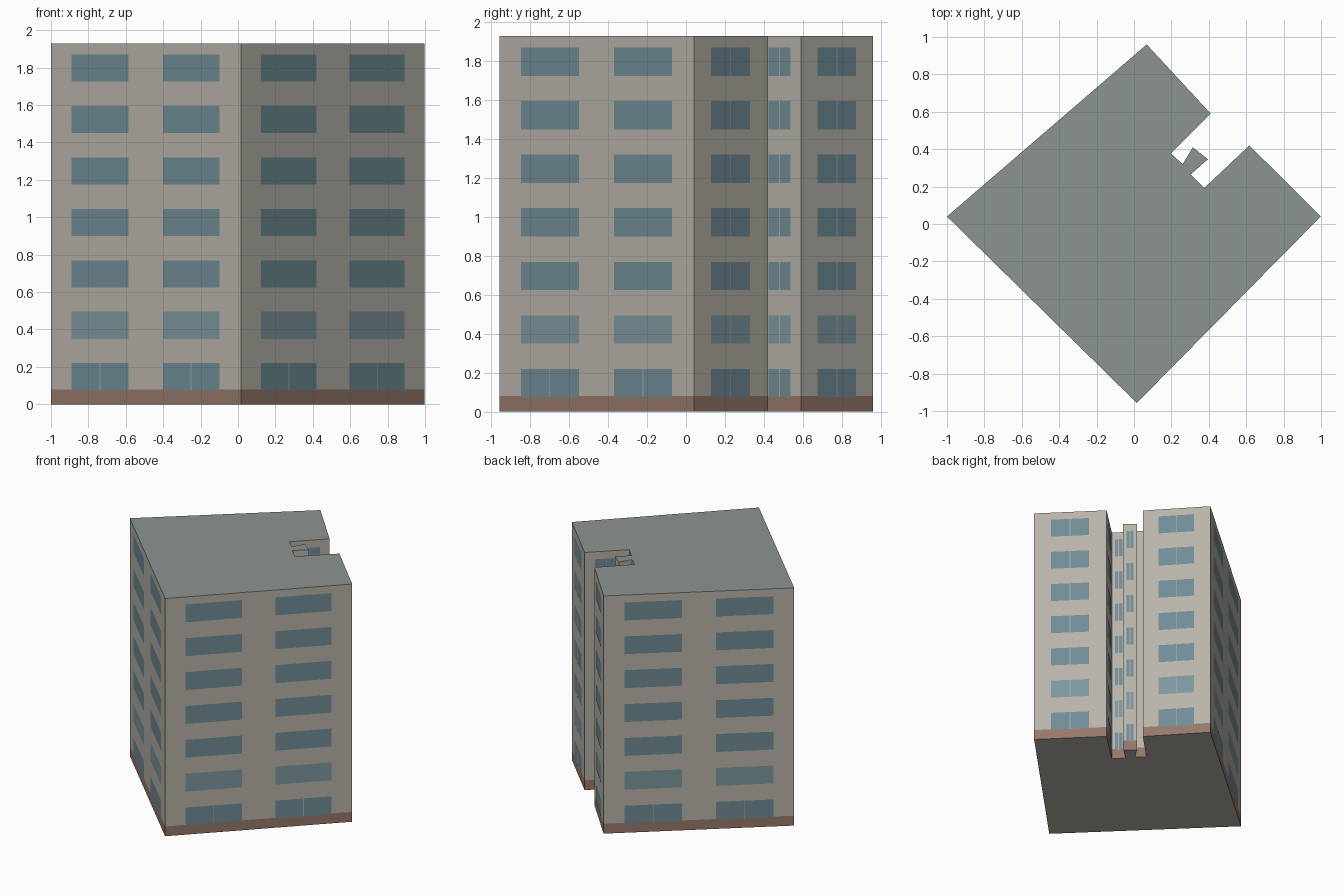
import bpy
from mathutils import Vector

if "Cube" in bpy.data.objects:
    bpy.data.objects.remove(bpy.data.objects["Cube"])

HEIGHT, PLINTH, FLOORS, PITCH = 1.93, 0.08, 7, 0.275

# Footprint, counter-clockwise from the front corner: (x, y, windows on the wall that starts here)
PLAN = [(0.015, -0.957, 2), (0.998, 0.04, 1), (0.617, 0.42, 1), (0.375, 0.192, 1),
        (0.303, 0.265, 0), (0.395, 0.346, 1), (0.315, 0.41, 0), (0.26, 0.32, 0),
        (0.197, 0.377, 1), (0.41, 0.59, 1), (0.068, 0.96, 2), (-1.0, 0.04, 2)]
SPANS = {0: [], 1: [(0.23, 0.76)], 2: [(0.11, 0.41), (0.59, 0.89)]}


def material(name, rgb):
    m = bpy.data.materials.new(name)
    m.diffuse_color = (*rgb, 1)
    m.use_nodes = True
    m.node_tree.nodes["Principled BSDF"].inputs["Base Color"].default_value = m.diffuse_color
    return m


wall_mat = material("wall", (0.48, 0.455, 0.40))
roof_mat = material("roofing", (0.262, 0.296, 0.28))
plinth_mat = material("plinth", (0.305, 0.19, 0.145))
glass_mat = material("glass", (0.162, 0.262, 0.305))
pale_glass_mat = material("pale_glass", (0.205, 0.31, 0.345))
bar_mat = material("window_bar", (0.36, 0.44, 0.46))


def make_mesh(name, polys, mat):
    """Object from a list of polygons, each a list of points."""
    verts, faces = [], []
    for p in polys:
        faces.append(range(len(verts), len(verts) + len(p)))
        verts.extend(p)
    me = bpy.data.meshes.new(name)
    me.from_pydata(verts, [], [list(f) for f in faces])
    me.materials.append(mat)
    ob = bpy.data.objects.new(name, me)
    bpy.context.collection.objects.link(ob)
    return ob


def panel(a, b, f0, f1, z0, z1, lift=0.0):
    """Upright quad on the wall a-b between two fractions of its length."""
    d = b - a
    out = Vector((d.y, -d.x, 0)).normalized() * lift
    p, q = a + d * f0 + out, a + d * f1 + out
    return [p + Vector((0, 0, z0)), q + Vector((0, 0, z0)),
            q + Vector((0, 0, z1)), p + Vector((0, 0, z1))]


corners = [Vector((x, y, 0)) for x, y, n in PLAN]
walls = list(zip(corners, corners[1:] + corners[:1], [p[2] for p in PLAN]))

# Shell: brown plinth band, walls, roof and underside
make_mesh("plinth", [panel(a, b, 0, 1, 0, PLINTH) for a, b, n in walls], plinth_mat)
make_mesh("walls", [panel(a, b, 0, 1, PLINTH, HEIGHT) for a, b, n in walls], wall_mat)
make_mesh("roof", [[c + Vector((0, 0, HEIGHT)) for c in corners]], roof_mat)
make_mesh("underside", [corners[::-1]], wall_mat)

# Windows on every floor, with a centre bar on the ground floor and on single windows
glass, pale_glass, bars = [], [], []
for a, b, count in walls:
    for f0, f1 in SPANS[count]:
        for floor in range(FLOORS):
            z0 = 0.075 + floor * PITCH
            z1 = z0 + 0.145
            target = pale_glass if floor == 1 else glass
            target.append(panel(a, b, f0, f1, z0, z1, 0.0015))
            if floor == 0 or count == 1:
                mid, half = (f0 + f1) / 2, 0.003 / (b - a).length
                bars.append(panel(a, b, mid - half, mid + half, z0, z1, 0.0025))
make_mesh("windows", glass, glass_mat)
make_mesh("first_floor_windows", pale_glass, pale_glass_mat)
make_mesh("window_bars", bars, bar_mat)
